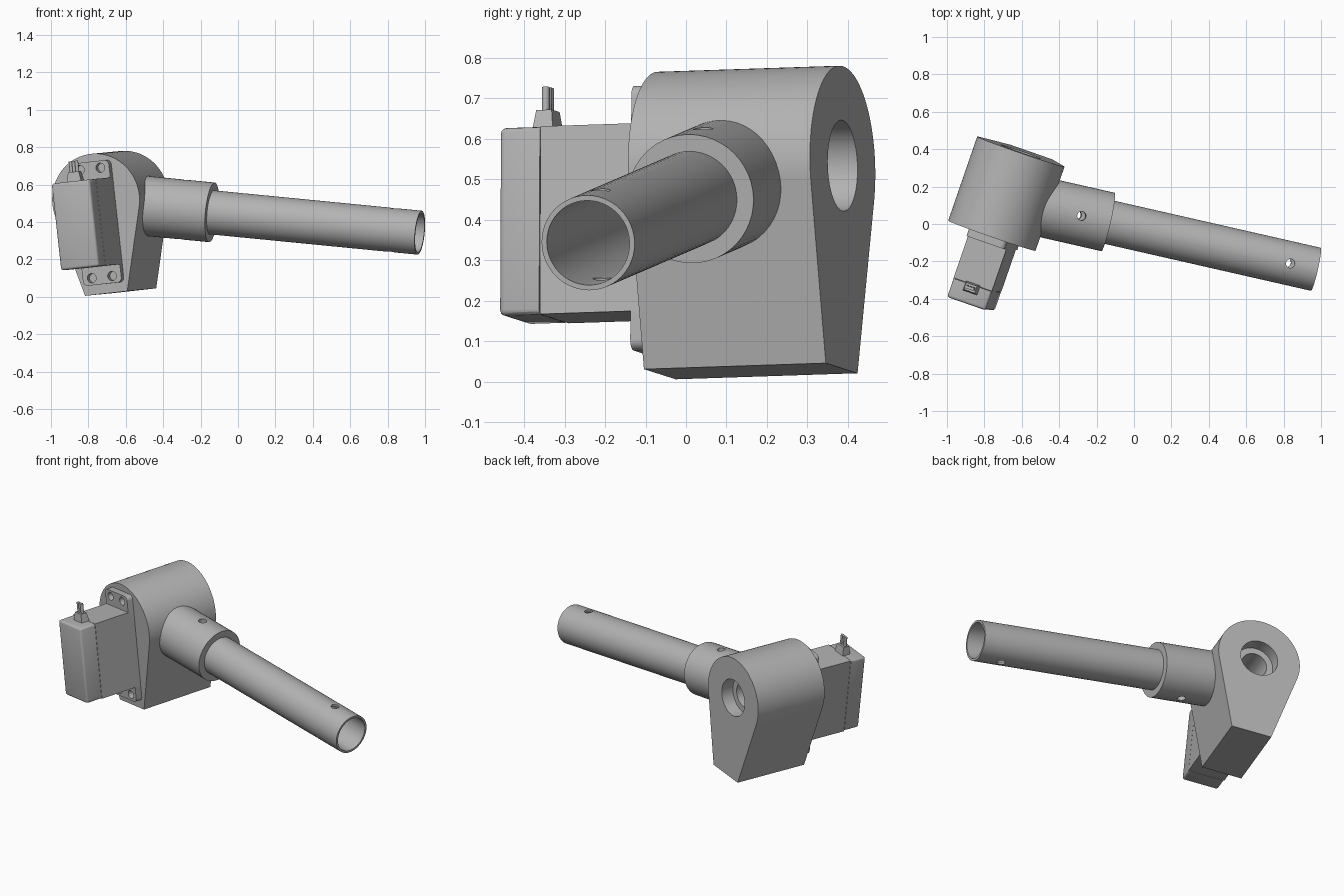
import bpy, bmesh, math
from mathutils import Matrix, Vector

cube = bpy.data.objects.get("Cube")
if cube:
    bpy.data.objects.remove(cube, do_unlink=True)

grey = bpy.data.materials.new("plain grey")
grey.use_nodes = True
GREY = (0.45, 0.45, 0.45, 1)
grey.diffuse_color = GREY
grey.node_tree.nodes["Principled BSDF"].inputs["Base Color"].default_value = GREY


def frame(origin, axis, up):
    """Placement whose local y follows axis and whose local z is near up."""
    y = Vector(axis).normalized()
    z = Vector(up)
    z = (z - z.dot(y) * y).normalized()
    m = Matrix((y.cross(z), y, z)).transposed().to_4x4()
    m.translation = origin
    return m


HOUSING = frame((-0.76, -0.0625, 0.519), (0.326, 0.945, 0.0315), (-0.109, 0.005, 0.994))
ARM = frame((0.972, -0.242, 0.343), (0.971, -0.221, -0.095), (0, 0, 1))


def finish(name, bm, place):
    bmesh.ops.recalc_face_normals(bm, faces=bm.faces)
    mesh = bpy.data.meshes.new(name)
    bm.to_mesh(mesh)
    bm.free()
    mesh.materials.append(grey)
    ob = bpy.data.objects.new(name, mesh)
    bpy.context.collection.objects.link(ob)
    ob.matrix_world = place
    return ob


def prism(name, profile, y0, y1, place):
    """Extrude an x-z outline from y0 to y1."""
    bm = bmesh.new()
    face = bm.faces.new([bm.verts.new((x, y0, z)) for x, z in profile])
    ext = bmesh.ops.extrude_face_region(bm, geom=[face])
    verts = [g for g in ext["geom"] if isinstance(g, bmesh.types.BMVert)]
    bmesh.ops.translate(bm, verts=verts, vec=(0, y1 - y0, 0))
    return finish(name, bm, place)


def arc(r, a0, a1, n, cx=0, cz=0):
    return [(cx + r * math.cos(a0 + (a1 - a0) * i / n),
             cz + r * math.sin(a0 + (a1 - a0) * i / n)) for i in range(n + 1)]


def rod(name, r, y0, y1, place, cx=0, cz=0, n=48):
    return prism(name, arc(r, 0, math.tau, n, cx, cz)[:-1], y0, y1, place)


def box(name, lo, hi, place, top=1.0, bevel=0):
    """Box between two corners; top scales its upper end."""
    bm = bmesh.new()
    bmesh.ops.create_cube(bm, size=1)
    lo, hi = Vector(lo), Vector(hi)
    for v in bm.verts:
        s = top if v.co.z > 0 else 1
        v.co = (lo + hi) / 2 + Vector((v.co.x * s, v.co.y * s, v.co.z)) * (hi - lo)
    if bevel:
        edges = [e for e in bm.edges if min(v.co.y for v in e.verts) < lo.y + 0.001]
        bmesh.ops.bevel(bm, geom=edges, offset=bevel, segments=3, profile=0.5, affect='EDGES')
    return finish(name, bm, place)


def active(ob):
    bpy.ops.object.select_all(action='DESELECT')
    ob.select_set(True)
    bpy.context.view_layer.objects.active = ob


def cut(ob, *cutters):
    for c in cutters:
        active(ob)
        mod = ob.modifiers.new("cut", 'BOOLEAN')
        mod.operation = 'DIFFERENCE'
        mod.solver = 'EXACT'
        mod.object = c
        bpy.ops.object.modifier_apply(modifier=mod.name)
        bpy.data.objects.remove(c, do_unlink=True)


def smooth(*obs):
    for ob in obs:
        active(ob)
        bpy.ops.object.shade_smooth_by_angle(angle=math.radians(30))


# Housing: round top running tangentially into a narrow foot
R, FOOT, BASE, DEPTH = 0.247, 0.12, -0.504, 0.476
tangent = math.atan2(BASE, FOOT) + math.acos(R / math.hypot(FOOT, BASE))
outline = [(FOOT, BASE)] + arc(R, tangent, math.pi - tangent, 56) + [(-FOOT, BASE)]
housing = prism("housing", outline, 0, DEPTH, HOUSING)
cut(housing,
    rod("bearing_seat", 0.1125, DEPTH - 0.08, DEPTH + 0.1, HOUSING),
    rod("shaft_bore", 0.076, 0.15, DEPTH, HOUSING))

# Arm: collar and tube, each cross-drilled for a pin
collar = rod("collar", 0.16, -1.547, -1.145, ARM)
tube = rod("arm_tube", 0.118, -1.5, 0, ARM)


def pin(y):
    spin = ARM @ Matrix.Translation((0, y, 0)) @ Matrix.Rotation(math.pi / 2, 4, 'X')
    return rod("pin_hole", 0.024, -0.3, 0.3, spin, n=24)


cut(collar, rod("collar_bore", 0.116, -1.7, -1, ARM), pin(-1.305))
cut(tube, rod("tube_bore", 0.105, -1.6, 0.1, ARM), pin(-1.305), pin(-0.151))

# Motor case with a separate front lid
W, LOW, HIGH = 0.109, -0.357, 0.11
MID = (LOW + HIGH) / 2
box("motor_case", (-W, -0.277, LOW), (W, 0.02, HIGH), HOUSING)
lid = box("motor_lid", (-W, -0.385, LOW), (W, -0.279, HIGH), HOUSING, bevel=0.014)

# Mounting flange with rounded corners and four screw holes
c, half = 0.025, 0.329
corners = [(1, 1), (-1, 1), (-1, -1), (1, -1)]
plate = []
for k, (sx, sz) in enumerate(corners):
    plate += arc(c, k * math.pi / 2, (k + 1) * math.pi / 2, 6,
                 sx * (W - c), MID + sz * (half - c))
flange = prism("mounting_flange", plate, -0.04, 0.005, HOUSING)
cut(flange, *[rod("screw_hole", 0.025, -0.1, -0.003, HOUSING, sx * 0.058, MID + sz * 0.291, 24)
              for sx, sz in corners])

# Cable outlet with three short wires
box("cable_boot", (-0.042, -0.324, HIGH - 0.01), (0.042, -0.268, HIGH + 0.05), HOUSING, top=0.72)
wires = []
for i in (-1, 0, 1):
    up = HOUSING @ Matrix.Translation((i * 0.017, -0.296, HIGH)) @ Matrix.Rotation(math.pi / 2, 4, 'X')
    wires.append(rod("wire", 0.0095, 0.04, 0.108, up, n=16))

smooth(housing, collar, tube, lid, flange, *wires)
